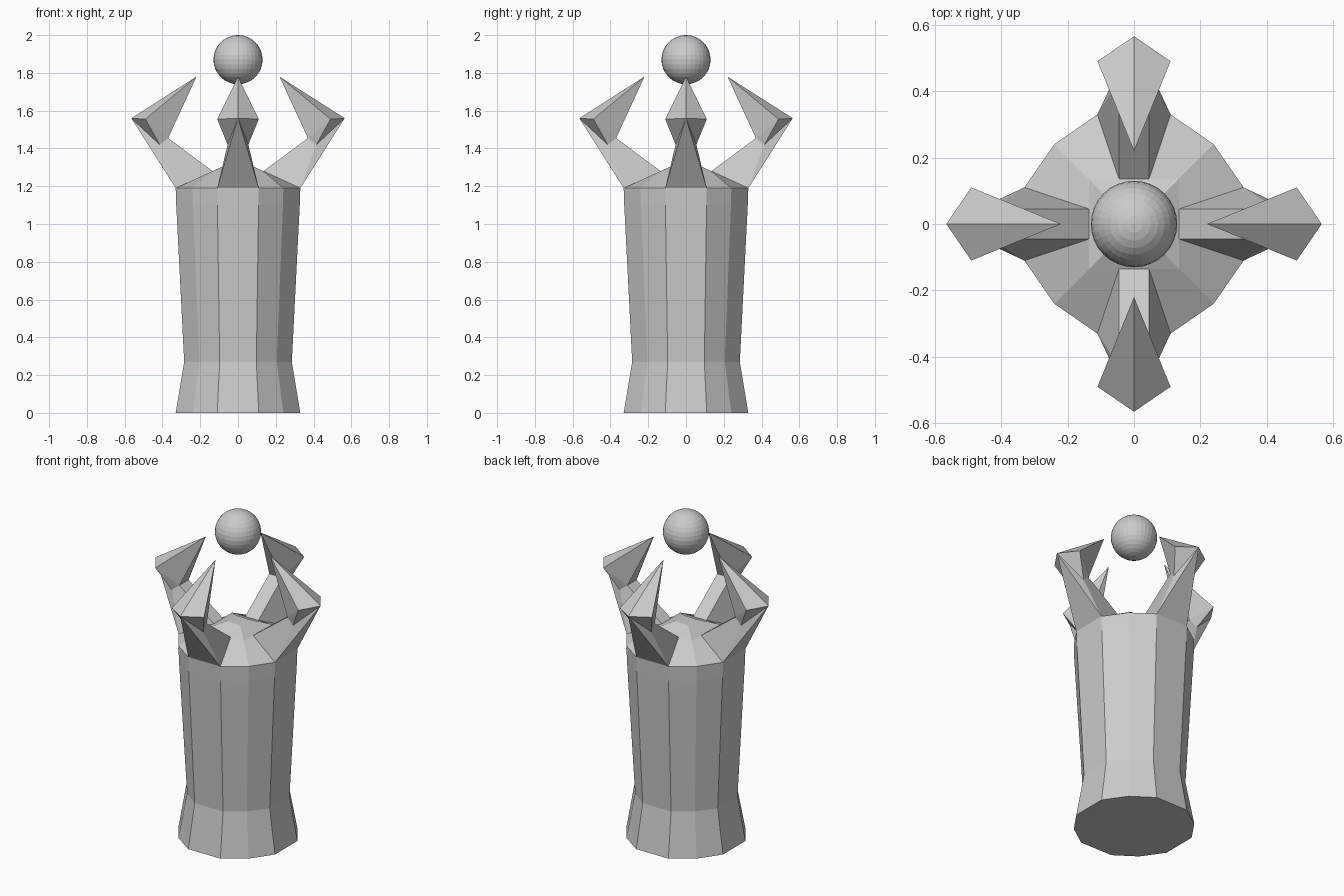
import bpy, bmesh
from math import cos, sin, pi

if "Cube" in bpy.data.objects:
    bpy.data.objects.remove(bpy.data.objects["Cube"])


def turn(p, k):
    """Rotate a point about z by k quarter turns."""
    c, s = round(cos(k * pi / 2)), round(sin(k * pi / 2))
    return (c * p[0] - s * p[1], s * p[0] + c * p[1], p[2])


def make(name, verts, faces):
    mesh = bpy.data.meshes.new(name)
    mesh.from_pydata(verts, [], faces)
    bm = bmesh.new()
    bm.from_mesh(mesh)
    bmesh.ops.recalc_face_normals(bm, faces=bm.faces[:])
    bm.to_mesh(mesh)
    bm.free()
    ob = bpy.data.objects.new(name, mesh)
    bpy.context.collection.objects.link(ob)
    return ob


# Twelve-sided body and dome: (side distance, half side width, corner, z)
levels = [(.33, .11, .24, 0), (.285, .097, .205, .27), (.327, .109, .238, 1.10),
          (.33, .11, .24, 1.19), (.135, .045, .135, 1.28), (.045, .015, .045, 1.32)]
verts, faces = [], []
for d, w, c, z in levels:
    for k in range(4):
        verts += [turn(p, k) for p in ((-w, -d, z), (w, -d, z), (c, -c, z))]
for i in range(len(levels) - 1):
    for j in range(12):
        if i == 3 and j % 3 == 0:
            continue  # a claw grows out of this face
        n = (j + 1) % 12
        faces.append((12 * i + j, 12 * i + n, 12 * i + 12 + n, 12 * i + 12 + j))
faces += [tuple(range(12)), tuple(range(60, 72))]
make("body", verts, faces)

# Four claws, each an arm with an elbow and a pointed tip
half = [(.11, -.33, 1.19), (.045, -.135, 1.28), (.055, -.415, 1.42),
        (.045, -.37, 1.455), (.11, -.49, 1.555)]
claw = half + [(-x, y, z) for x, y, z in half] + [(0, -.565, 1.56), (0, -.22, 1.78)]
APEX, TIP = 10, 11
claw_faces = [(0, 5, APEX), (1, 6, 8, 3), (3, 8, TIP)]
for o in (0, 5):
    claw_faces += [(o, o + 2, o + 3, o + 1), (o, APEX, o + 2), (o + 2, APEX, o + 4),
                   (o + 2, o + 4, o + 3), (o + 3, o + 4, TIP), (o + 4, APEX, TIP)]
for k in range(4):
    make(f"claw_{k + 1}", [turn(p, k) for p in claw], claw_faces)

# Floating orb
bpy.ops.mesh.primitive_uv_sphere_add(segments=32, ring_count=16, radius=.13,
                                     location=(0, 0, 1.87))
bpy.context.object.name = "orb"
